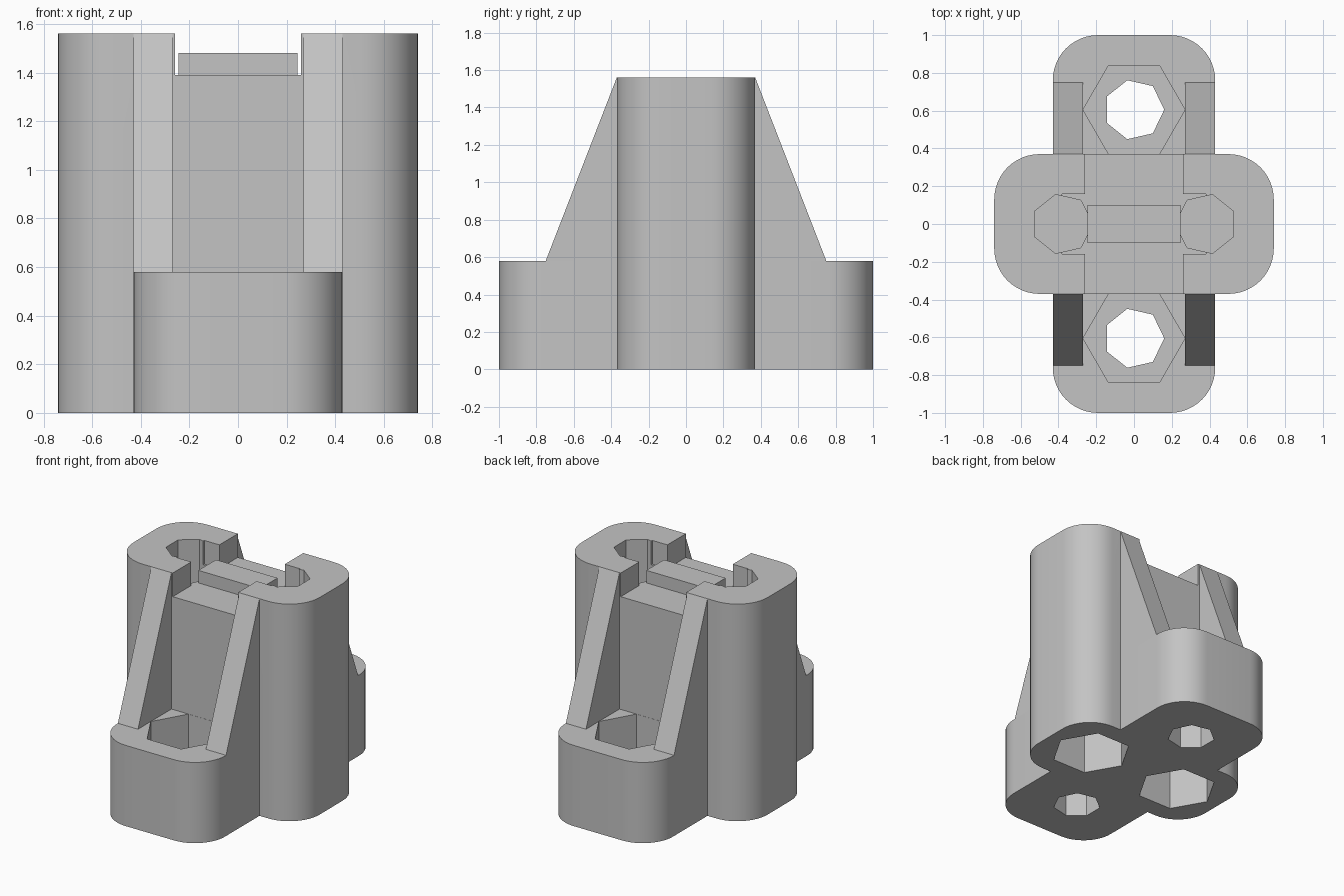
import bpy, bmesh, math
from mathutils import Vector

cube = bpy.data.objects.get("Cube")
if cube:
    bpy.data.objects.remove(cube, do_unlink=True)

grey = bpy.data.materials.new("plain_grey")
grey.use_nodes = True
colour = (0.55, 0.55, 0.55, 1)
grey.diffuse_color = colour
grey.node_tree.nodes["Principled BSDF"].inputs["Base Color"].default_value = colour


def extrude(name, base, offset):
    """Solid made by sweeping a closed outline along an offset."""
    bm = bmesh.new()
    face = bm.faces.new([bm.verts.new(p) for p in base])
    new = bmesh.ops.extrude_face_region(bm, geom=[face])["geom"]
    bmesh.ops.translate(bm, vec=Vector(offset),
                        verts=[v for v in new if isinstance(v, bmesh.types.BMVert)])
    bmesh.ops.recalc_face_normals(bm, faces=bm.faces)
    mesh = bpy.data.meshes.new(name)
    bm.to_mesh(mesh)
    bm.free()
    mesh.materials.append(grey)
    obj = bpy.data.objects.new(name, mesh)
    bpy.context.collection.objects.link(obj)
    return obj


def rounded_block(name, hx, hy, r, height, steps=12):
    pts = []
    for q, (sx, sy) in enumerate([(1, 1), (-1, 1), (-1, -1), (1, -1)]):
        for i in range(steps + 1):
            a = math.pi / 2 * (q + i / steps)
            pts.append((sx * (hx - r) + r * math.cos(a), sy * (hy - r) + r * math.sin(a), 0))
    return extrude(name, pts, (0, 0, height))


def prism(name, x, y, r, sides, z0, z1, turn=0):
    pts = [(x + r * math.cos(turn + math.tau * i / sides),
            y + r * math.sin(turn + math.tau * i / sides), z0) for i in range(sides)]
    return extrude(name, pts, (0, 0, z1 - z0))


def box(name, x0, x1, y0, y1, z0, z1):
    return extrude(name, [(x0, y0, z0), (x1, y0, z0), (x1, y1, z0), (x0, y1, z0)],
                   (0, 0, z1 - z0))


def combine(obj, other, operation):
    """Boolean the other solid into obj, then discard it."""
    other.hide_render = True
    mod = obj.modifiers.new("combine", 'BOOLEAN')
    mod.operation, mod.solver, mod.object = operation, 'EXACT', other
    bpy.context.view_layer.update()
    deps = bpy.context.evaluated_depsgraph_get()
    mesh = bpy.data.meshes.new_from_object(obj.evaluated_get(deps))
    obj.modifiers.clear()
    obj.data = mesh
    bpy.data.objects.remove(other, do_unlink=True)


# Tall tower crossing a low base
TOP, BASE, FLOOR = 1.56, 0.58, 1.39
body = rounded_block("body", 0.74, 0.37, 0.24, TOP)
combine(body, rounded_block("base", 0.43, 1.0, 0.24, BASE), 'UNION')

# Channel across the tower top
combine(body, box("channel", -0.26, 0.26, -0.5, 0.5, FLOOR, TOP + 0.1), 'DIFFERENCE')

for s in (-1, 1):
    # Tower: slot beside the channel, seven-sided shaft, hexagonal pocket below
    x0, x1 = sorted((s * 0.2, s * 0.38))
    combine(body, box("slot", x0, x1, -0.16, 0.16, FLOOR, TOP + 0.1), 'DIFFERENCE')
    combine(body, prism("shaft", s * 0.38, 0, 0.16, 7, 0.42, TOP + 0.1,
                        math.pi if s > 0 else 0), 'DIFFERENCE')
    combine(body, prism("nut_pocket", s * 0.38, 0, 0.27, 6, -0.1, 0.38), 'DIFFERENCE')
    # Base: through hole with a hexagonal pocket above
    combine(body, prism("bolt_hole", 0, s * 0.605, 0.16, 7, -0.1, BASE + 0.1), 'DIFFERENCE')
    combine(body, prism("bolt_pocket", 0, s * 0.605, 0.27, 6, 0.22, BASE + 0.1), 'DIFFERENCE')

bpy.ops.object.select_all(action='DESELECT')
body.select_set(True)
bpy.context.view_layer.objects.active = body
bpy.ops.object.shade_smooth_by_angle(angle=math.radians(30))

# Raised key in the channel
box("channel_key", -0.245, 0.245, -0.1, 0.1, FLOOR, 1.48)

# Sloping ribs from base to tower top
for sx, side in ((1, "left"), (-1, "right")):
    for sy, end in ((-1, "front"), (1, "back")):
        x = sx * 0.27
        extrude(f"{end}_{side}_rib",
                [(x, sy * 0.37, BASE), (x, sy * 0.75, BASE), (x, sy * 0.37, TOP)],
                (sx * 0.16, 0, 0))
